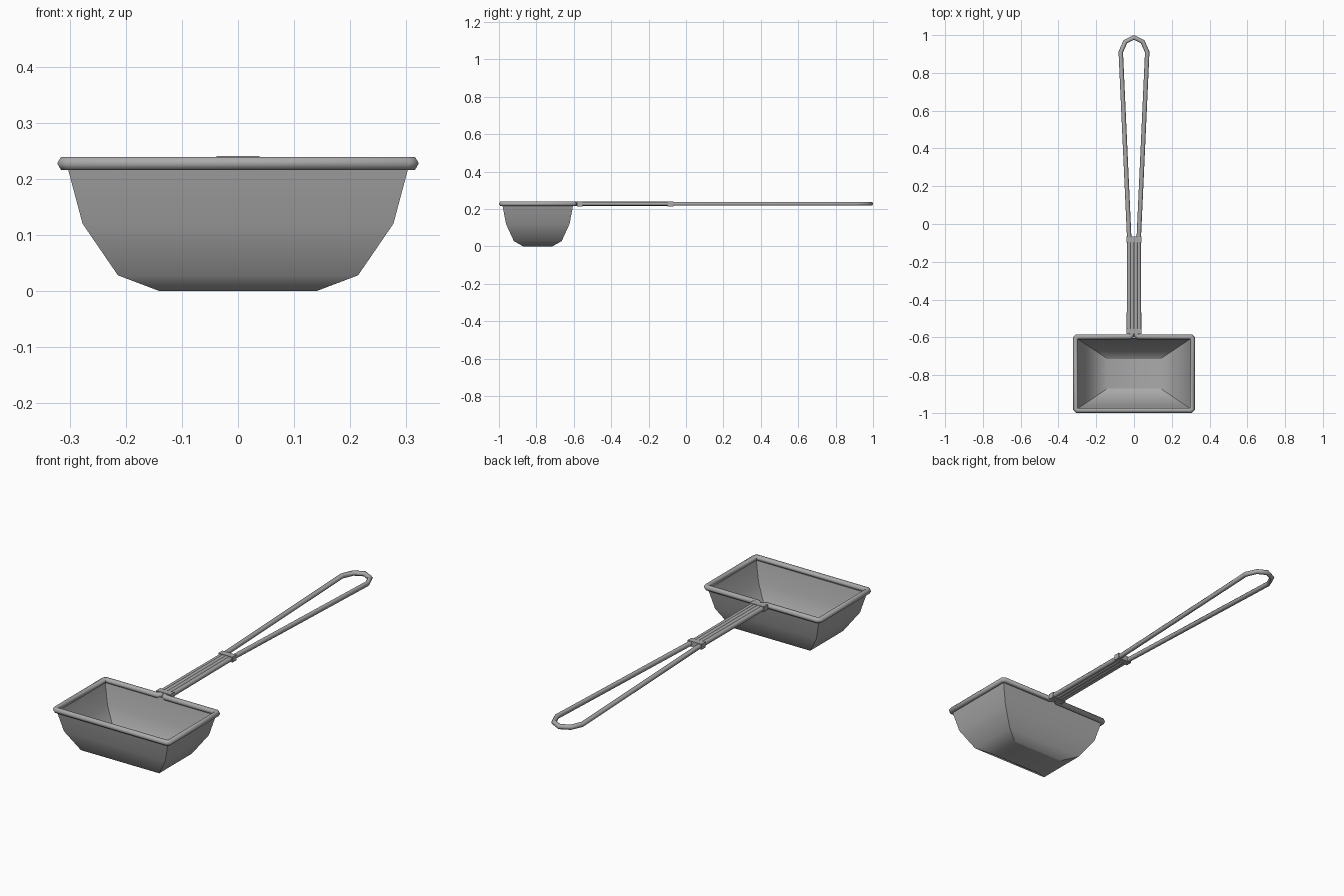
import bpy, bmesh, math
from mathutils import Vector

cube = bpy.data.objects.get("Cube")
if cube:
    bpy.data.objects.remove(cube, do_unlink=True)

steel = bpy.data.materials.new("steel grey")
steel.use_nodes = True
GREY = (0.4, 0.4, 0.4, 1)
steel.diffuse_color = GREY
steel.node_tree.nodes["Principled BSDF"].inputs["Base Color"].default_value = GREY

WIRE_Z = 0.2275


def finish(name, bm):
    mesh = bpy.data.meshes.new(name)
    bm.to_mesh(mesh)
    bm.free()
    mesh.materials.append(steel)
    obj = bpy.data.objects.new(name, mesh)
    bpy.context.collection.objects.link(obj)
    return obj


def wire(name, half, radius, sides=6):
    """Mitred tube through a half path in the xy plane, mirrored across x = 0."""
    mirrored = [(-x, y) for x, y in reversed(half) if abs(x) > 1e-6]
    path = [Vector(p) for p in half + mirrored]
    bm = bmesh.new()
    rings = []
    for i, p in enumerate(path):
        a = (p - path[i - 1]).normalized() if i else (path[1] - p).normalized()
        b = (path[i + 1] - p).normalized() if i < len(path) - 1 else a
        tangent = (a + b).normalized()
        stretch = 1 / max(0.5, tangent.dot(a))
        side = Vector((tangent.y, -tangent.x)) * stretch
        ring = []
        for k in range(sides):
            t = math.tau * k / sides
            q = p + side * radius * math.cos(t)
            ring.append(bm.verts.new((q.x, q.y, WIRE_Z + radius * math.sin(t))))
        rings.append(ring)
    for r, s in zip(rings, rings[1:]):
        for k in range(sides):
            n = (k + 1) % sides
            bm.faces.new((r[k], r[n], s[n], s[k])).smooth = True
    for cap in (rings[0], rings[-1]):
        bm.faces.new(cap)
    bmesh.ops.recalc_face_normals(bm, faces=bm.faces)
    return finish(name, bm)


# Open basin lofted from rectangles: half width, half depth, height
BASIN_Y = -0.7925
LEVELS = [(0.14, 0.078, 0), (0.214, 0.128, 0.028),
          (0.277, 0.17, 0.12), (0.305, 0.19, 0.225)]
bm = bmesh.new()
rings = [[bm.verts.new((sx * w, BASIN_Y + sy * d, z))
          for sx, sy in ((-1, -1), (1, -1), (1, 1), (-1, 1))] for w, d, z in LEVELS]
bm.faces.new(rings[0][::-1])
for r, s in zip(rings, rings[1:]):
    for k in range(4):
        n = (k + 1) % 4
        bm.faces.new((r[k], r[n], s[n], s[k]))
    for k in range(4):
        bm.edges.get((r[k], s[k])).smooth = False
for k in (0, 2):
    bm.edges.get((rings[0][k], rings[0][k + 1])).smooth = False
for f in bm.faces:
    f.smooth = True
finish("basin", bm)

# Rim wire whose two ends turn back into the handle
wire("rim_wire", [(0.009, -0.09), (0.009, -0.575), (0.013, -0.59), (0.022, -0.597),
                  (0.301, -0.597), (0.309, -0.605), (0.309, -0.979),
                  (0.301, -0.987)], 0.0132)

# Handle wire: straight shank, then a long tapering loop
wire("handle_wire", [(0.027, -0.57), (0.025, -0.08), (0.07, 0.91),
                     (0.046, 0.965), (0, 0.988)], 0.0118)

# Flat clips binding the wires
for name, y in (("front_clip", -0.568), ("rear_clip", -0.083)):
    bm = bmesh.new()
    bmesh.ops.create_cube(bm, size=1)
    bmesh.ops.scale(bm, vec=(0.077, 0.031, 0.027), verts=bm.verts)
    bmesh.ops.translate(bm, vec=(0, y, WIRE_Z), verts=bm.verts)
    finish(name, bm)
